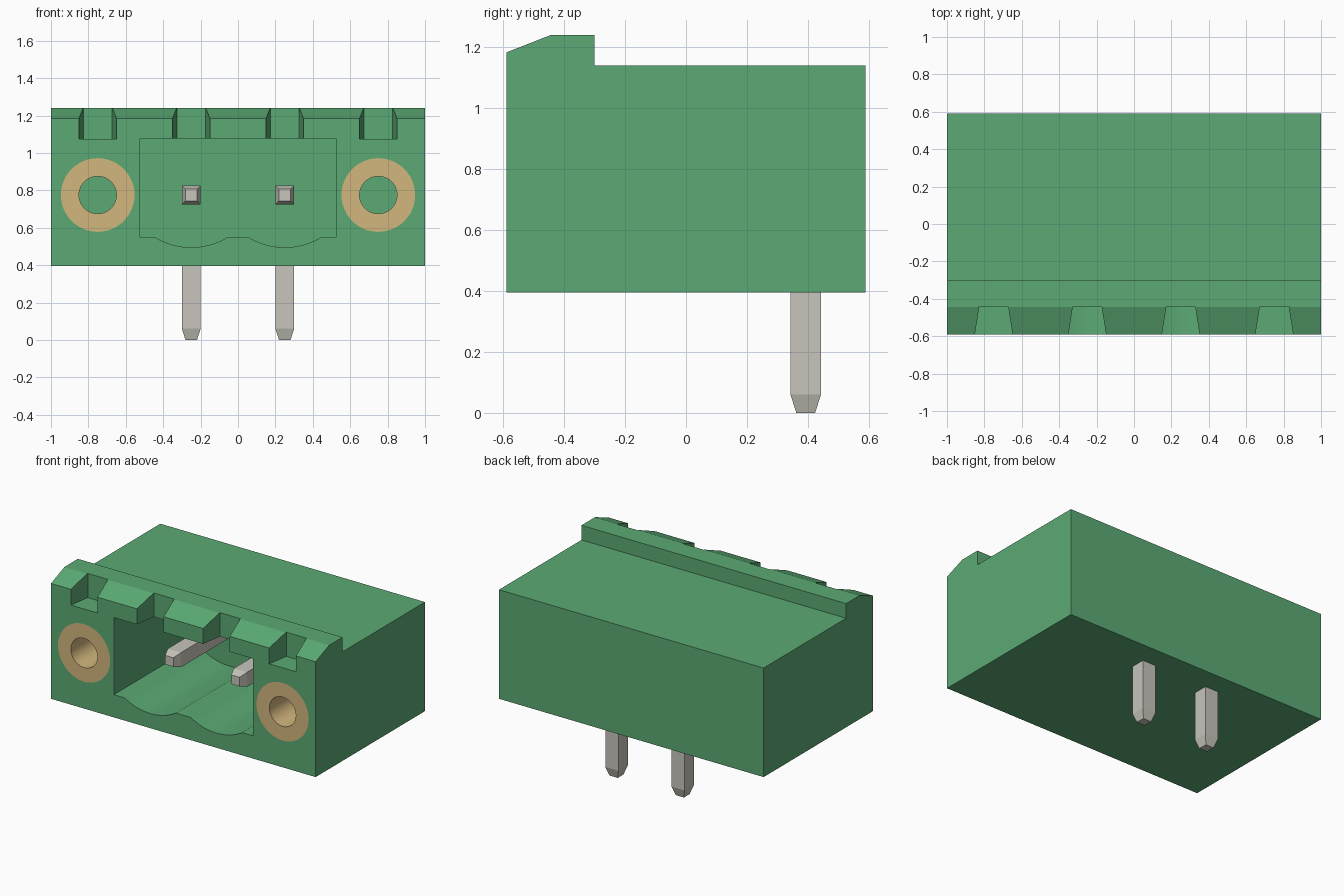
import bpy, bmesh, math
from mathutils import Vector

cube = bpy.data.objects.get("Cube")
if cube:
    bpy.data.objects.remove(cube, do_unlink=True)


def material(name, rgb):
    m = bpy.data.materials.new(name)
    m.use_nodes = True
    m.diffuse_color = (*rgb, 1)
    m.node_tree.nodes["Principled BSDF"].inputs["Base Color"].default_value = (*rgb, 1)
    return m


GREEN = material("green plastic", (0.105, 0.402, 0.175))
BRASS = material("tan brass", (0.65, 0.474, 0.209))
METAL = material("pale grey metal", (0.57, 0.56, 0.50))


def loft(name, rings, mat, closed=False):
    """Bridge matching rings of points; cap the ends, or join last to first."""
    bm = bmesh.new()
    loops = [[bm.verts.new(p) for p in ring] for ring in rings]
    n = len(loops[0])
    pairs = list(zip(loops, loops[1:]))
    if closed:
        pairs.append((loops[-1], loops[0]))
    else:
        bm.faces.new(loops[0])
        bm.faces.new(loops[-1])
    for a, b in pairs:
        for i in range(n):
            j = (i + 1) % n
            bm.faces.new((a[i], a[j], b[j], b[i]))
    bmesh.ops.recalc_face_normals(bm, faces=bm.faces[:])
    mesh = bpy.data.meshes.new(name)
    bm.to_mesh(mesh)
    bm.free()
    mesh.materials.append(mat)
    ob = bpy.data.objects.new(name, mesh)
    bpy.context.collection.objects.link(ob)
    return ob


def select(ob):
    bpy.ops.object.select_all(action='DESELECT')
    ob.select_set(True)
    bpy.context.view_layer.objects.active = ob


def cut(target, cutter):
    cutter.hide_render = True
    mod = target.modifiers.new("cut", 'BOOLEAN')
    mod.operation = 'DIFFERENCE'
    mod.solver = 'EXACT'
    mod.object = cutter
    select(target)
    bpy.ops.object.modifier_apply(modifier=mod.name)
    bpy.data.objects.remove(cutter, do_unlink=True)


def circle(x, z, r, y, n=48):
    return [(x + r * math.cos(2 * math.pi * i / n), y,
             z + r * math.sin(2 * math.pi * i / n)) for i in range(n)]


FRONT, BACK, BASE = -0.59, 0.59, 0.395
PIN_X, EYE_X, PIN_Z = 0.25, 0.75, 0.775

# Housing: side profile with the raised, chamfered front lip
side = [(FRONT, BASE), (BACK, BASE), (BACK, 1.14), (-0.30, 1.14),
        (-0.30, 1.24), (-0.445, 1.24), (FRONT, 1.183)]
housing = loft("housing", [[(x, y, z) for y, z in side] for x in (-1, 1)], GREEN)

# Socket opening with two scooped channels in its floor
half, sag = 0.195, 0.055
radius = (half ** 2 + sag ** 2) / (2 * sag)
spread = math.asin(half / radius)
opening = [(0.525, 1.077), (-0.525, 1.077), (-0.525, 0.55)]
for cx in (-PIN_X, PIN_X):
    for i in range(17):
        a = spread * (i / 8 - 1)
        opening.append((cx + radius * math.sin(a),
                        0.495 + radius * (1 - math.cos(a))))
opening.append((0.525, 0.55))
cut(housing, loft("socket_cutter", [[(x, y, z) for x, z in opening]
                                    for y in (FRONT - 0.1, 0.26)], GREEN))

# Tapered keying notches in the lip
for cx in (-EYE_X, -PIN_X, PIN_X, EYE_X):
    plan = [(-0.115, -0.68), (0.115, -0.68), (0.077, -0.44), (-0.077, -0.44)]
    cut(housing, loft("notch_cutter", [[(cx + x, y, z) for x, y in plan]
                                       for z in (1.075, 1.4)], GREEN))

# Flush brass inserts in blind holes
INSERT_END = 0.0
for cx, label in ((-EYE_X, "right"), (EYE_X, "left")):
    cut(housing, loft("hole_cutter", [circle(cx, PIN_Z, 0.197, y)
                                      for y in (FRONT - 0.1, INSERT_END)], GREEN))
    insert = loft(label + "_insert",
                  [circle(cx, PIN_Z, r, y) for r, y in
                   ((0.197, FRONT), (0.197, INSERT_END),
                    (0.1, INSERT_END), (0.1, FRONT))], BRASS, closed=True)
    select(insert)
    bpy.ops.object.shade_smooth_by_angle(angle=math.radians(30))

select(housing)
bpy.ops.object.shade_smooth_by_angle(angle=math.radians(15))

# Right-angle square pins: solder tail, mitred bend, tapered contact tip
W, T, TAIL_Y = 0.05, 0.031, 0.393
for cx, label in ((-PIN_X, "right"), (PIN_X, "left")):
    # centre y, centre z, half width, and the outward direction in the side plane
    path = [(TAIL_Y, 0.0, T, (1, 0)), (TAIL_Y, 0.06, W, (1, 0)),
            (TAIL_Y, PIN_Z, W, (1, 1)),
            (-0.33, PIN_Z, W, (0, 1)), (-0.385, PIN_Z, T, (0, 1))]
    rings = []
    for y, z, w, (dy, dz) in path:
        centre, out = Vector((cx, y, z)), Vector((0, dy, dz)) * w
        across = Vector((w, 0, 0))
        rings.append([centre - across - out, centre + across - out,
                      centre + across + out, centre - across + out])
    loft(label + "_pin", rings, METAL)
